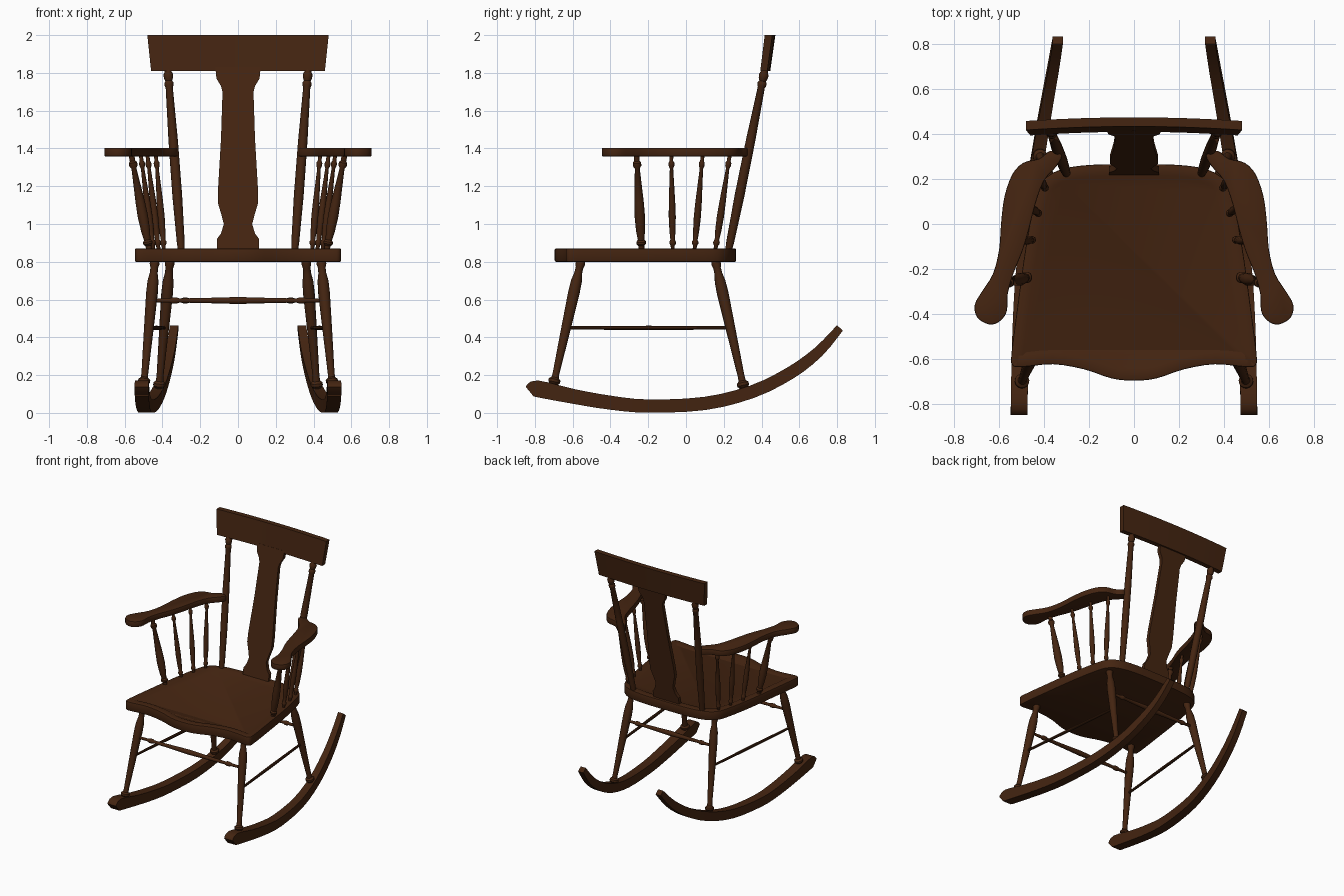
import bpy, bmesh, math
from mathutils import Vector

old = bpy.data.objects.get("Cube")
if old:
    bpy.data.objects.remove(old, do_unlink=True)

wood = bpy.data.materials.new("dark brown wood")
wood.use_nodes = True
COLOUR = (0.058, 0.018, 0.0055, 1)
wood.diffuse_color = COLOUR
wood.node_tree.nodes["Principled BSDF"].inputs["Base Color"].default_value = COLOUR


def finish(name, bm, angle=35):
    bmesh.ops.recalc_face_normals(bm, faces=bm.faces)
    mesh = bpy.data.meshes.new(name)
    bm.to_mesh(mesh)
    bm.free()
    mesh.materials.append(wood)
    ob = bpy.data.objects.new(name, mesh)
    bpy.context.collection.objects.link(ob)
    bpy.ops.object.select_all(action='DESELECT')
    ob.select_set(True)
    bpy.context.view_layer.objects.active = ob
    bpy.ops.object.shade_smooth_by_angle(angle=math.radians(angle))
    return ob


def spline(points, steps=4, closed=False):
    """Smooth curve through tuples of any length."""
    p = [Vector(q) for q in points]
    n = len(p)
    at = (lambda i: p[i % n]) if closed else (lambda i: p[max(0, min(n - 1, i))])
    out = []
    for i in range(n if closed else n - 1):
        a, b, c, d = at(i - 1), at(i), at(i + 1), at(i + 2)
        for k in range(steps):
            t = k / steps
            out.append((b * 2 + (c - a) * t + (a * 2 - b * 5 + c * 4 - d) * t ** 2
                        + (b * 3 - a - c * 3 + d) * t ** 3) / 2)
    return out if closed else out + [p[-1]]


def loft(name, rings):
    """Skin a row of equal rings and cap both ends."""
    bm = bmesh.new()
    rows = [[bm.verts.new(v) for v in ring] for ring in rings]
    n = len(rows[0])
    for r, s in zip(rows, rows[1:]):
        for i in range(n):
            j = (i + 1) % n
            bm.faces.new((r[i], r[j], s[j], s[i]))
    bm.faces.new(rows[0])
    bm.faces.new(rows[-1])
    return finish(name, bm)


def box_ring(c, u, v):
    return [c + u + v, c - u + v, c - u - v, c + u - v]


def turned(name, a, b, profile, sides=14):
    """Lathe-turned stick from a to b; profile holds (fraction, radius)."""
    a, b = Vector(a), Vector(b)
    q = (b - a).to_track_quat('Z', 'Y')
    rings = []
    for t, r in profile:
        rings.append([a.lerp(b, t) + q @ Vector((r * math.cos(k * math.tau / sides),
                      r * math.sin(k * math.tau / sides), 0)) for k in range(sides)])
    return loft(name, rings)


def slab(name, outline, z0, z1, bevel, sink=0):
    """Flat board from an outline, edges eased, top optionally dished."""
    bm = bmesh.new()
    base = bm.faces.new([bm.verts.new((p[0], p[1], z0)) for p in outline])
    ext = bmesh.ops.extrude_face_region(bm, geom=[base])['geom']
    for v in ext:
        if isinstance(v, bmesh.types.BMVert):
            v.co.z = z1
    bmesh.ops.recalc_face_normals(bm, faces=bm.faces)
    rim = [e for e in bm.edges if abs(e.verts[0].co.z - e.verts[1].co.z) < 1e-5]
    bmesh.ops.bevel(bm, geom=rim, offset=bevel, segments=2, affect='EDGES', profile=0.5)
    if sink:
        top = max(bm.faces, key=lambda f: f.calc_center_median().z)
        bmesh.ops.inset_region(bm, faces=[top], thickness=0.045)
        bmesh.ops.inset_region(bm, faces=[top], thickness=0.012, depth=-sink)
    return finish(name, bm)


# Seat with a waved front edge and rounded back corners
half = [(0, -0.695), (0.1, -0.685), (0.22, -0.645), (0.36, -0.622), (0.5, -0.635),
        (0.54, -0.625), (0.543, -0.57), (0.515, -0.35), (0.48, -0.1), (0.44, 0.1),
        (0.405, 0.19), (0.33, 0.24), (0.2, 0.262)]
outline = half + [(0, 0.265)] + [(-x, y) for x, y in half[:0:-1]]
slab("seat", spline(outline, 3, True), 0.80, 0.87, 0.006, 0.006)

# Splat: waisted board leaning back, given as (height, half width)
widths = [(0.86, 0.112), (0.92, 0.112), (0.95, 0.09), (1.0, 0.075), (1.05, 0.088),
          (1.11, 0.106), (1.18, 0.106), (1.45, 0.09), (1.7, 0.082), (1.73, 0.09),
          (1.77, 0.114), (1.83, 0.12)]


def lean(z):
    return 0.232 + (z - 0.87) * 0.2


loft("back_splat", [box_ring(Vector((0, lean(z), z)), Vector((w, 0, 0)), Vector((0, 0.014, 0)))
                    for z, w in widths])

# Crest rail: slightly bowed and wider along its top
rings = []
for i in range(13):
    s = i / 6 - 1
    bow = 0.016 * (1 - s * s)
    rings.append([Vector((s * w, y + bow, z)) for w, y, z in
                  ((0.46, 0.393, 1.81), (0.46, 0.43, 1.81), (0.48, 0.457, 2.0), (0.48, 0.417, 2.0))])
loft("crest_rail", rings)

LEG = [(0, 0.022), (0.03, 0.026), (0.06, 0.02), (0.1, 0.021), (0.16, 0.029), (0.25, 0.031),
       (0.5, 0.026), (0.86, 0.018), (0.89, 0.02), (0.905, 0.032), (0.925, 0.032),
       (0.94, 0.022), (1, 0.024)]
POST = [(0, 0.018), (0.05, 0.021), (0.3, 0.026), (0.6, 0.025), (0.89, 0.019), (0.9, 0.024),
        (0.915, 0.024), (0.925, 0.018), (0.94, 0.024), (0.96, 0.026), (0.975, 0.018), (1, 0.018)]
SPINDLE = [(0, 0.55), (0.05, 0.6), (0.07, 0.95), (0.09, 0.95), (0.11, 0.65), (0.2, 0.9),
           (0.35, 1.05), (0.5, 0.95), (0.85, 0.5), (0.88, 0.85), (0.91, 0.85), (0.93, 0.55),
           (1, 0.6)]
RAIL = [(0, 0.009), (0.1, 0.011), (0.12, 0.017), (0.14, 0.017), (0.16, 0.011), (0.35, 0.015),
        (0.5, 0.019)]
RAIL += [(1 - t, r) for t, r in RAIL[-2::-1]]

# Arm spindles: (bottom x, bottom y, top x, top y, thickness)
SPINDLES = [(0.47, -0.235, 0.565, -0.262, 0.027), (0.447, -0.07, 0.515, -0.078, 0.018),
            (0.42, 0.045, 0.48, 0.088, 0.018), (0.392, 0.155, 0.435, 0.232, 0.018)]

# Arm outline with a rounded hand rest
ARM = [(0.32, 0.305), (0.345, 0.255), (0.4, 0.19), (0.437, 0.09), (0.465, -0.02),
       (0.495, -0.12), (0.535, -0.22), (0.56, -0.31), (0.565, -0.39), (0.6, -0.435),
       (0.645, -0.445), (0.695, -0.415), (0.707, -0.36), (0.675, -0.3), (0.625, -0.22),
       (0.598, -0.11), (0.59, 0), (0.575, 0.12), (0.54, 0.22), (0.49, 0.272),
       (0.42, 0.29), (0.37, 0.325)]

# Rocker centre line: (y, z, x, height, width)
ROCKER = [(-0.832, 0.118, 0.51, 0.05, 0.074), (-0.79, 0.128, 0.509, 0.088, 0.074),
          (-0.6, 0.088, 0.506, 0.078, 0.074), (-0.4, 0.054, 0.5, 0.074, 0.072),
          (-0.2, 0.036, 0.488, 0.07, 0.07), (0.1, 0.05, 0.456, 0.07, 0.064),
          (0.35, 0.112, 0.418, 0.068, 0.058), (0.55, 0.21, 0.384, 0.066, 0.052),
          (0.7, 0.322, 0.357, 0.058, 0.048), (0.815, 0.45, 0.338, 0.042, 0.045)]

for s, side in ((1, "left"), (-1, "right")):
    def m(x, y, z):
        return (s * x, y, z)

    turned(side + "_front_leg", m(0.44, -0.555, 0.81), m(0.502, -0.71, 0.11), LEG)
    turned(side + "_rear_leg", m(0.36, 0.155, 0.81), m(0.422, 0.315, 0.09), LEG)
    turned(side + "_back_post", m(0.3, 0.225, 0.86), m(0.372, 0.42, 1.83), POST)
    turned(side + "_side_stretcher", m(0.473, -0.63, 0.45), m(0.39, 0.235, 0.45),
           [(0, 0.009), (0.5, 0.012), (1, 0.009)], 10)
    for i, (x0, y0, x1, y1, r) in enumerate(SPINDLES):
        turned(f"{side}_arm_spindle_{i + 1}", m(x0, y0, 0.86), m(x1, y1, 1.37),
               [(t, k * r) for t, k in SPINDLE], 12)
    slab(side + "_arm", [(s * p[0], p[1]) for p in spline(ARM, 3, True)], 1.358, 1.403, 0.006)

    path = spline(ROCKER, 3)
    rings = []
    for i, p in enumerate(path):
        d = path[min(i + 1, len(path) - 1)] - path[max(i - 1, 0)]
        up = Vector((0, -d[1], d[0])).normalized()
        rings.append(box_ring(Vector((s * p[2], p[0], p[1])),
                              Vector((p[4] / 2, 0, 0)), up * p[3] / 2))
    loft(side + "_rocker", rings)

# Cross stretchers between the legs
turned("front_stretcher", (-0.455, -0.602, 0.595), (0.455, -0.602, 0.595), RAIL)
turned("rear_stretcher", (-0.378, 0.203, 0.595), (0.378, 0.203, 0.595), RAIL)
